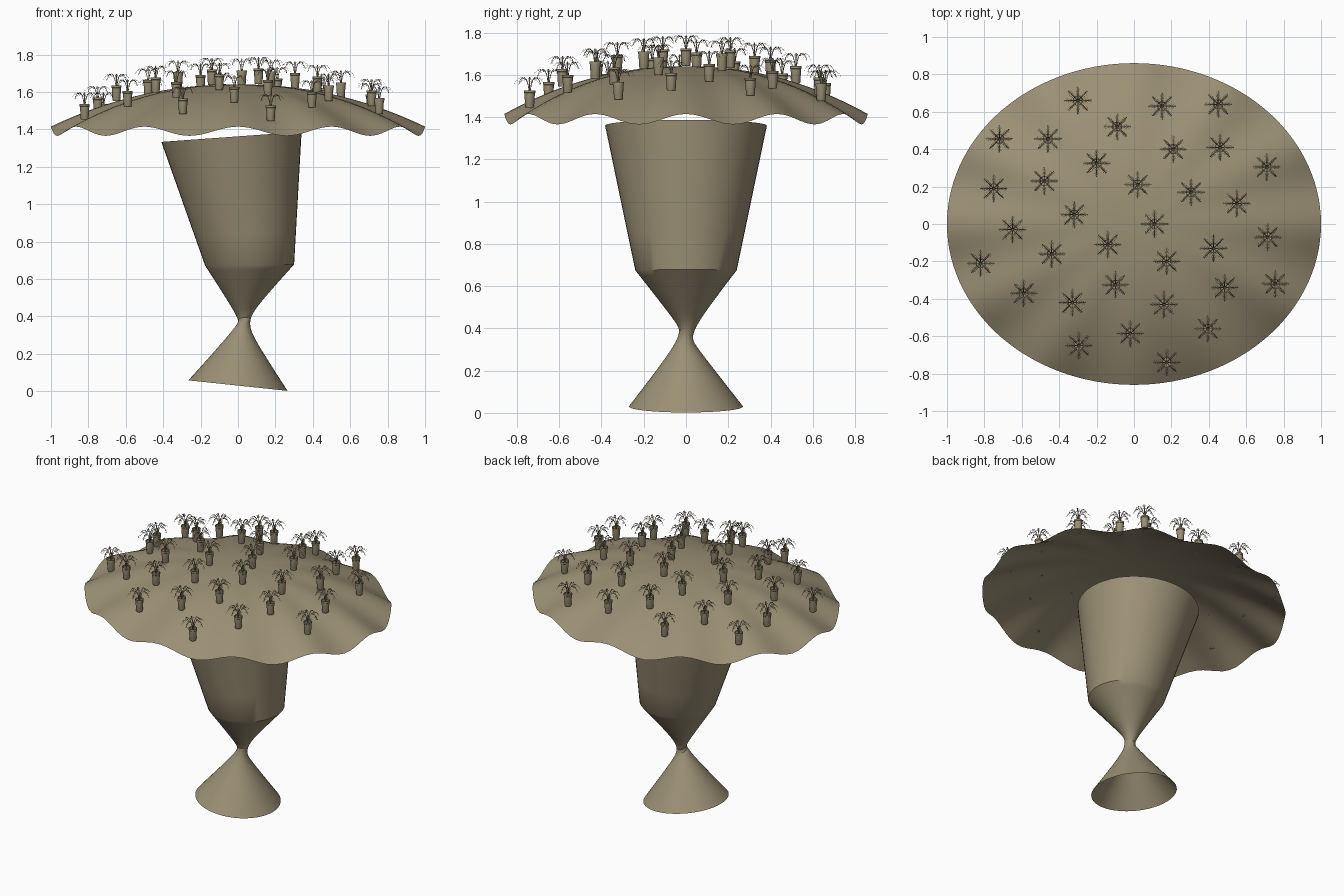
import bpy, math
from mathutils import Vector

if "Cube" in bpy.data.objects:
    bpy.data.objects.remove(bpy.data.objects["Cube"])

mat = bpy.data.materials.new("khaki")
mat.diffuse_color = (0.33, 0.28, 0.18, 1)
mat.use_nodes = True
mat.node_tree.nodes["Principled BSDF"].inputs["Base Color"].default_value = mat.diffuse_color


def mesh(name, verts, faces):
    me = bpy.data.meshes.new(name)
    me.from_pydata([tuple(v) for v in verts], [], faces)
    me.shade_smooth()
    me.set_sharp_from_angle(angle=math.radians(35))
    me.materials.append(mat)
    return me


def place(name, me, loc=(0, 0, 0)):
    ob = bpy.data.objects.new(name, me)
    ob.location = loc
    bpy.context.collection.objects.link(ob)
    return ob


def bridge(rings, n, start=0):
    return [(start + i * n + j, start + i * n + (j + 1) % n,
             start + (i + 1) * n + (j + 1) % n, start + (i + 1) * n + j)
            for i in range(rings - 1) for j in range(n)]


# Canopy: shallow elliptical dome with a scalloped rim
def canopy_z(r, a):
    return 1.64 - 0.25 * r ** 2.2 + 0.025 * r ** 3 * math.cos(12 * a)


N, R = 120, 18
verts = []
for i in range(1, R + 1):
    for j in range(N):
        r, a = i / R, 2 * math.pi * j / N
        verts.append((r * math.cos(a), 0.86 * r * math.sin(a), canopy_z(r, a)))
verts.append((0, 0, 1.64))
faces = bridge(R, N) + [(R * N, j, (j + 1) % N) for j in range(N)]
place("canopy", mesh("canopy", verts, faces))


# Trunk: open tube, twisted into a narrow waist, tilted at both ends
def ring(cx, cz, rx, ry, tilt, turn, n=48):
    out = []
    for j in range(n):
        a = 2 * math.pi * j / n + turn
        out.append(Vector((cx + rx * math.cos(a), ry * math.sin(a),
                           cz + tilt * math.cos(a))))
    return out


turn = math.radians(165)
base = ring(0, 0.03, 0.265, 0.27, -0.028, 0)
waist_top = ring(0.062, 0.675, 0.238, 0.24, 0.003, turn)
top = ring(-0.035, 1.36, 0.375, 0.383, 0.027, turn)
verts, STEPS = [], 24
for k in range(STEPS):
    verts += [p.lerp(q, k / STEPS) for p, q in zip(base, waist_top)]
for k in range(5):
    verts += [p.lerp(q, k / 4) for p, q in zip(waist_top, top)]
place("trunk", mesh("trunk", verts, bridge(STEPS + 5, 48)))

# Pot: lathed cup with a rim and a soil surface
S = 16
profile = [(0.019, 0), (0.021, 0.005), (0.025, 0.07), (0.027, 0.072),
           (0.027, 0.083), (0.023, 0.083), (0.022, 0.075)]
verts = [(r * math.cos(2 * math.pi * j / S), r * math.sin(2 * math.pi * j / S), z)
         for r, z in profile for j in range(S)]
faces = bridge(len(profile), S)
faces += [tuple(reversed(range(S))), tuple(range((len(profile) - 1) * S, len(profile) * S))]
pot = mesh("pot", verts, faces)

# Foliage: eight arching fronds with paired leaflets
arch = [(0.003, 0.075), (0.010, 0.108), (0.022, 0.134), (0.036, 0.145),
        (0.052, 0.142), (0.065, 0.129), (0.074, 0.110)]
verts, faces = [], []
for f in range(8):
    a = f * math.pi / 4
    out = Vector((math.cos(a), math.sin(a), 0))
    side = Vector((-math.sin(a), math.cos(a), 0))
    pts = [out * r + Vector((0, 0, z)) for r, z in arch]
    s = len(verts)
    for i, p in enumerate(pts):
        w = 0.0025 if i < 5 else 0.0015
        verts += [p - side * w, p + side * w]
    faces += [(s + 2 * i, s + 2 * i + 2, s + 2 * i + 3, s + 2 * i + 1)
              for i in range(len(pts) - 1)]
    for i in range(2, len(pts) - 1):
        for t in (0, 0.5):
            p = pts[i].lerp(pts[i + 1], t)
            d = (pts[i + 1] - pts[i]).normalized()
            size = 0.017 if i < 5 else 0.011
            for sg in (-1, 1):
                tip = p + side * sg * size * 0.75 + d * size * 0.5 - Vector((0, 0, size * 0.55))
                s = len(verts)
                verts += [p - d * 0.002, p + d * 0.002, tip]
                faces.append((s, s + 1, s + 2))
foliage = mesh("foliage", verts, faces)

# Scatter the potted plants over the canopy
spots = [(-.30, .66), (.15, .63), (.45, .64), (-.72, .455), (-.46, .455), (-.09, .52),
         (.21, .40), (.46, .41), (.71, .305), (-.75, .19), (-.48, .23), (-.20, .325),
         (.02, .21), (.305, .17), (.55, .11), (-.32, .05), (-.65, -.03), (-.14, -.11),
         (.11, 0), (.425, -.13), (.715, -.07), (-.82, -.21), (-.44, -.16), (.175, -.20),
         (-.10, -.325), (-.33, -.42), (-.59, -.37), (.16, -.43), (.485, -.34),
         (.755, -.32), (-.295, -.65), (-.02, -.585), (.395, -.56), (.175, -.74)]
for i, (x, y) in enumerate(spots):
    r, a = math.hypot(x, y / 0.86), math.atan2(y / 0.86, x)
    loc = (x, y, canopy_z(r, a) + 0.004)
    place(f"plant_pot_{i}", pot, loc)
    place(f"plant_leaves_{i}", foliage, loc)
